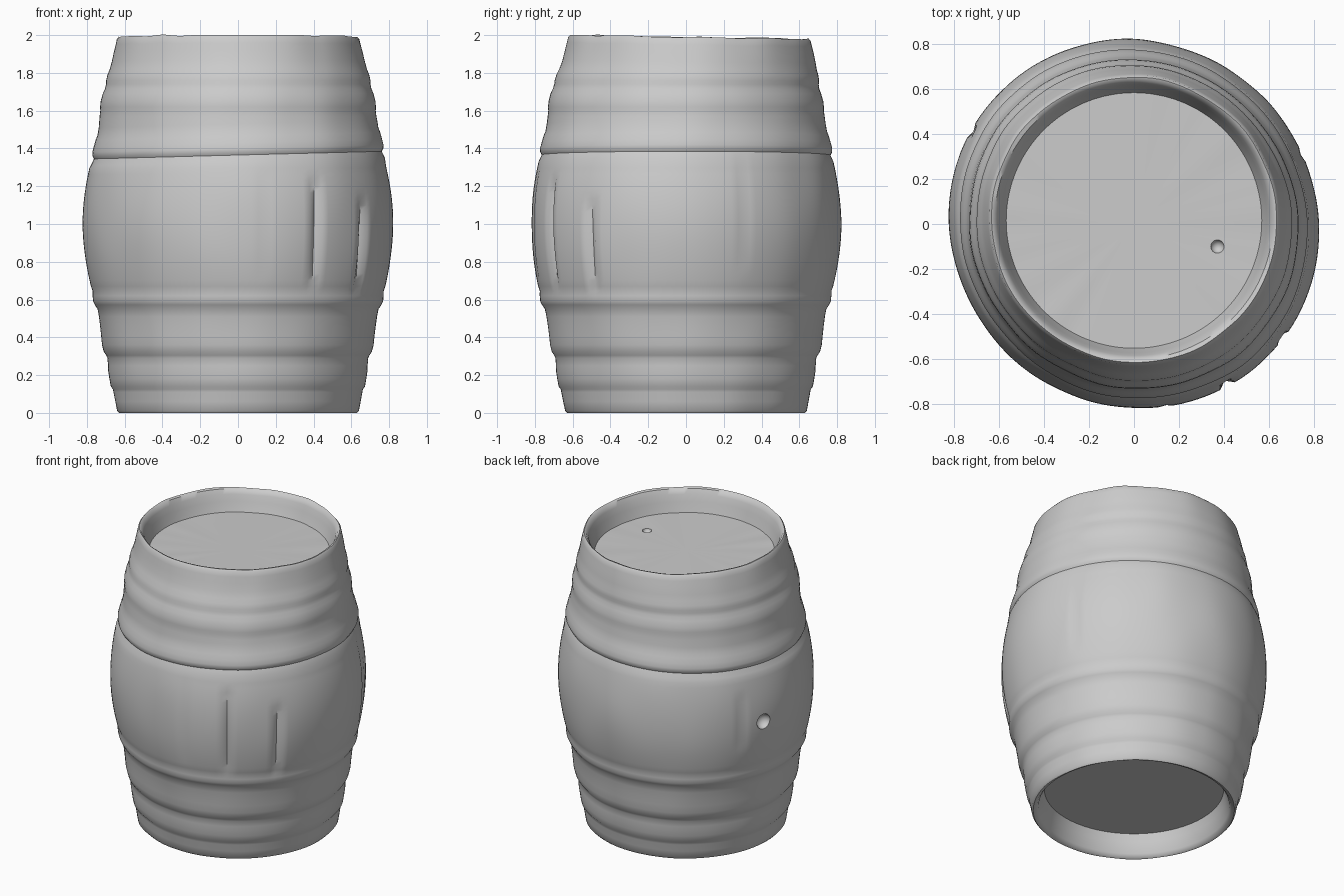
import bpy, bmesh, math
from mathutils import noise, Vector

if "Cube" in bpy.data.objects:
    bpy.data.objects.remove(bpy.data.objects["Cube"])

SEGMENTS = 144

# Lathe profile (radius, height): bottom head, rim, staves with hoops, top rim, top head
bottom = [(0.565, 0.15), (0.58, 0.10), (0.60, 0.025), (0.615, 0.004), (0.63, 0.0), (0.64, 0.012)]
lower_hoops = [(0.649, 0.06), (0.658, 0.11), (0.661, 0.125), (0.672, 0.14), (0.679, 0.18),
               (0.685, 0.22), (0.686, 0.25), (0.689, 0.29), (0.696, 0.305), (0.709, 0.325),
               (0.718, 0.36), (0.723, 0.41), (0.729, 0.46), (0.736, 0.51), (0.744, 0.55),
               (0.759, 0.572), (0.768, 0.59), (0.771, 0.62), (0.771, 0.645)]
belly = [(0.819 - 0.36 * (z - 1.0) ** 2, z) for z in [0.67 + 0.033 * i for i in range(21)]]
upper_hoops = [(0.764, 1.365), (0.772, 1.38), (0.773, 1.40), (0.765, 1.43), (0.755, 1.465),
               (0.745, 1.49), (0.738, 1.53), (0.733, 1.57), (0.729, 1.60), (0.730, 1.62),
               (0.727, 1.65), (0.716, 1.69), (0.705, 1.715), (0.699, 1.74), (0.699, 1.76),
               (0.692, 1.79), (0.68, 1.82), (0.669, 1.86), (0.658, 1.91), (0.648, 1.95)]
top = [(0.641, 1.98), (0.632, 1.99), (0.618, 1.985), (0.602, 1.955), (0.59, 1.91), (0.567, 1.845)]
profile = bottom + lower_hoops + belly + upper_hoops + top

# Worn grooves between staves: (angle in degrees, low z, high z, depth)
grooves = [(-60, 0.66, 1.26, 0.03), (-37.5, 0.64, 1.14, 0.03), (-80, 0.7, 1.3, 0.006),
           (22.5, 0.75, 1.36, 0.008), (150, 0.8, 1.2, 0.012)]


def worn_point(r, z, a):
    """Point on the barrel wall with hand-made wobble, grooves and tilted hoops."""
    x, y = math.cos(a), math.sin(a)
    if r > 0.62:
        # Slightly oval belly
        r -= (0.004 + 0.013 * max(0, 1 - (z - 1) ** 2)) * math.sin(2 * a)
        r += 0.006 * noise.noise(Vector((x * 3, y * 3, z * 2.5)))
        for angle, low, high, depth in grooves:
            off = (a - math.radians(angle) + math.pi) % math.tau - math.pi
            if low < z < high:
                fade = math.sin(math.pi * (z - low) / (high - low)) ** 0.5
                r -= depth * fade * math.exp(-(off / 0.022) ** 2)
    if 1.3 < z < 1.55:
        z += 0.02 * x
    if z > 1.7:
        t = (z - 1.7) / 0.3
        z += t * (-0.011 * y + 0.008 * noise.noise(Vector((x * 4, y * 4, 7))))
        return (r * x, r * y + 0.018 * min(1, t * 1.8), z)
    return (r * x, r * y, z)


def build_barrel():
    bm = bmesh.new()
    rings = [[bm.verts.new(worn_point(r, z, math.tau * i / SEGMENTS)) for i in range(SEGMENTS)]
             for r, z in profile]
    for lo, hi in zip(rings, rings[1:]):
        for i in range(SEGMENTS):
            j = (i + 1) % SEGMENTS
            bm.faces.new((lo[i], lo[j], hi[j], hi[i]))
    # Flat heads close both ends
    for ring, z in ((rings[0], 0.15), (rings[-1], 1.845)):
        centre = bm.verts.new((0, 0, z))
        for i in range(SEGMENTS):
            bm.faces.new((centre, ring[i], ring[(i + 1) % SEGMENTS]))
    bmesh.ops.recalc_face_normals(bm, faces=bm.faces)
    mesh = bpy.data.meshes.new("barrel")
    bm.to_mesh(mesh)
    bm.free()
    obj = bpy.data.objects.new("barrel", mesh)
    bpy.context.collection.objects.link(obj)
    return obj


def cut_hole(target, name, location, radius):
    """Round dimple cut into the target."""
    bpy.ops.mesh.primitive_uv_sphere_add(segments=24, ring_count=12, radius=radius, location=location)
    cutter = bpy.context.object
    cutter.name = name
    cutter.hide_render = True
    bpy.context.view_layer.objects.active = target
    mod = target.modifiers.new(name, 'BOOLEAN')
    mod.operation = 'DIFFERENCE'
    mod.solver = 'EXACT'
    mod.object = cutter
    bpy.ops.object.modifier_apply(modifier=name)
    bpy.data.objects.remove(cutter)


barrel = build_barrel()

# Bung hole in the side and small tap hole in the top head
a = math.radians(161)
cut_hole(barrel, "bung_hole", (0.835 * math.cos(a), 0.835 * math.sin(a), 0.97), 0.052)
cut_hole(barrel, "tap_hole", (0.37, -0.10, 1.85), 0.03)

bpy.ops.object.select_all(action='DESELECT')
barrel.select_set(True)
bpy.context.view_layer.objects.active = barrel
bpy.ops.object.shade_smooth_by_angle(angle=math.radians(45))
